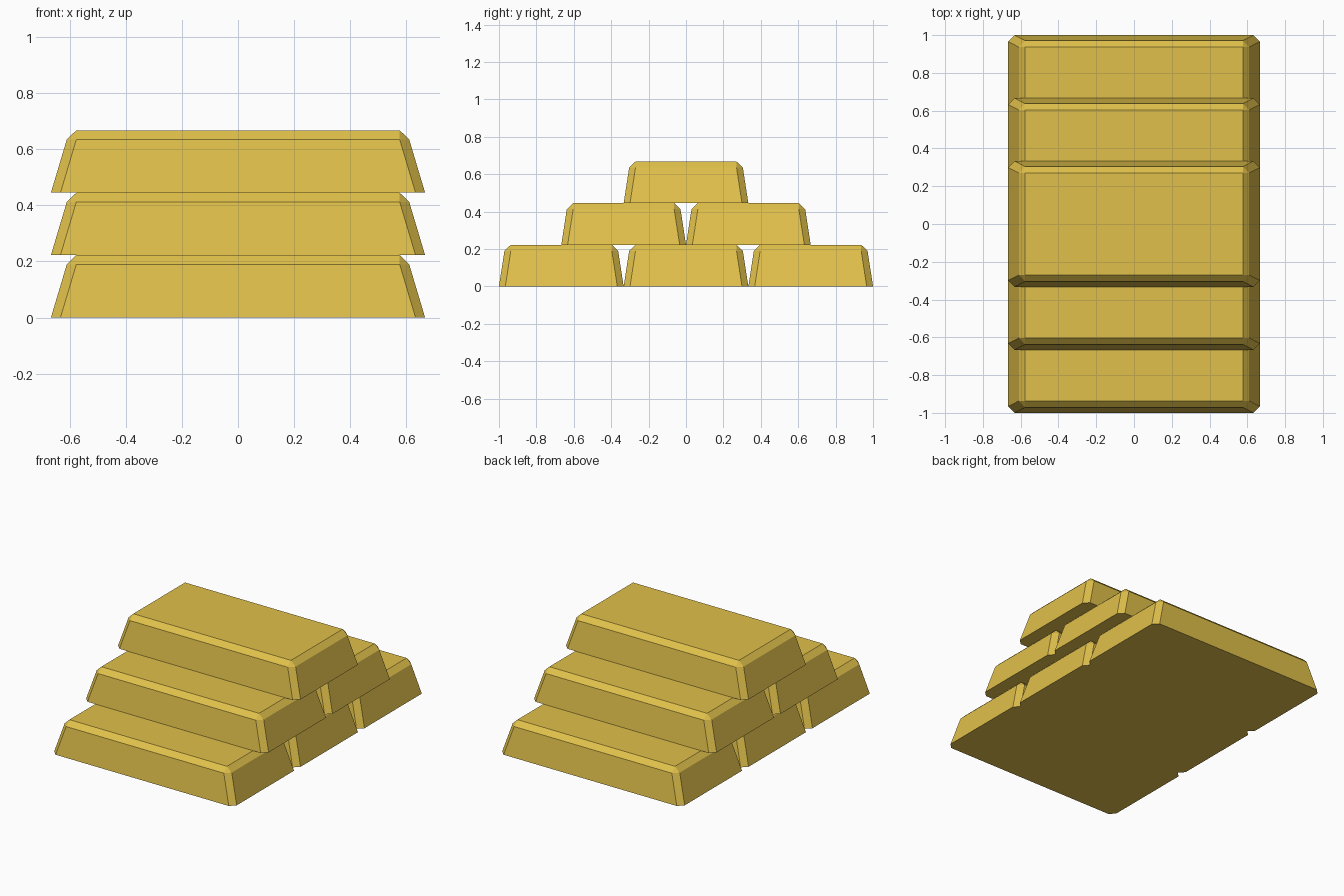
import bpy, bmesh

if "Cube" in bpy.data.objects:
    bpy.data.objects.remove(bpy.data.objects["Cube"])

HEIGHT = 0.2225
PITCH = 0.6667
CHAMFER = 0.034

gold = bpy.data.materials.new("gold")
gold.diffuse_color = (0.75, 0.53, 0.07, 1)
gold.use_nodes = True
gold.node_tree.nodes["Principled BSDF"].inputs["Base Color"].default_value = gold.diffuse_color


def clipped_rectangle(hx, hy, c):
    """Rectangle outline with clipped corners, counter-clockwise, two points per corner."""
    return [(hx, hy - c), (hx - c, hy), (c - hx, hy), (-hx, hy - c),
            (-hx, c - hy), (c - hx, -hy), (hx - c, -hy), (hx, c - hy)]


def make_bar_mesh():
    bm = bmesh.new()

    def ring(points, z):
        return [bm.verts.new((x, y, z)) for x, y in points]

    # Base, shoulder and top outlines of a tapered ingot
    base = ring(clipped_rectangle(0.6667, PITCH / 2, CHAMFER), 0)
    shoulder = ring(clipped_rectangle(0.610, 0.304, CHAMFER), 0.190)
    hx, hy = 0.576, 0.270
    top = ring([(hx, hy), (-hx, hy), (-hx, -hy), (hx, -hy)], HEIGHT)

    bm.faces.new(base[::-1])
    bm.faces.new(top)
    # Sloping sides and clipped vertical corners
    for i in range(8):
        j = (i + 1) % 8
        bm.faces.new((base[i], base[j], shoulder[j], shoulder[i]))
    # Top edge bevels, with a triangle at each corner
    for k in range(4):
        a, b, c = shoulder[2 * k], shoulder[2 * k + 1], shoulder[(2 * k + 2) % 8]
        bm.faces.new((a, b, top[k]))
        bm.faces.new((b, c, top[(k + 1) % 4], top[k]))

    bmesh.ops.recalc_face_normals(bm, faces=bm.faces)
    mesh = bpy.data.meshes.new("gold_bar")
    bm.to_mesh(mesh)
    bm.free()
    mesh.materials.append(gold)
    return mesh


# Pyramid stack: three bars, then two, then one
bar_mesh = make_bar_mesh()
for level, count in enumerate((3, 2, 1)):
    for n in range(count):
        bar = bpy.data.objects.new(f"gold_bar_row{level + 1}_{n + 1}", bar_mesh)
        bar.location = (0, (n - (count - 1) / 2) * PITCH, level * HEIGHT)
        bpy.context.collection.objects.link(bar)
